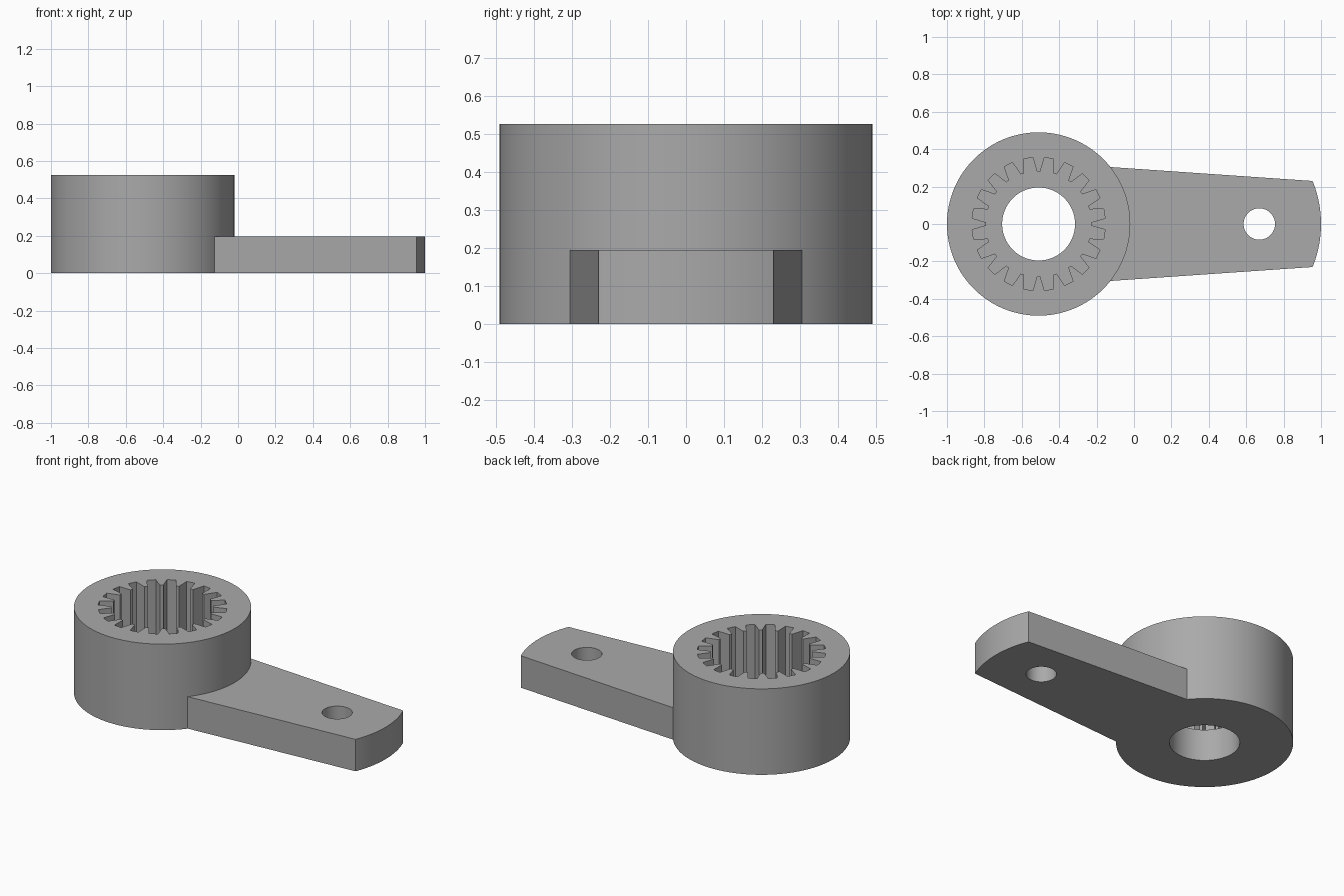
import bpy
import bmesh
from math import sin, cos, tau, radians, asin

if "Cube" in bpy.data.objects:
    bpy.data.objects.remove(bpy.data.objects["Cube"], do_unlink=True)

HUB_X, HUB_R, HUB_H = -0.51, 0.49, 0.525
ARM_H = 0.195
TEETH = 20

grey = bpy.data.materials.new("plain grey")
grey.use_nodes = True
grey.diffuse_color = (0.4, 0.4, 0.4, 1)
grey.node_tree.nodes["Principled BSDF"].inputs["Base Color"].default_value = (0.4, 0.4, 0.4, 1)


def prism(name, outline, z0, z1):
    """Extrude a closed outline from z0 up to z1."""
    bm = bmesh.new()
    face = bm.faces.new([bm.verts.new((x, y, z0)) for x, y in outline])
    top = bmesh.ops.extrude_face_region(bm, geom=[face])["geom"]
    bmesh.ops.translate(bm, vec=(0, 0, z1 - z0),
                        verts=[v for v in top if isinstance(v, bmesh.types.BMVert)])
    bmesh.ops.recalc_face_normals(bm, faces=bm.faces)
    mesh = bpy.data.meshes.new(name)
    bm.to_mesh(mesh)
    bm.free()
    mesh.materials.append(grey)
    obj = bpy.data.objects.new(name, mesh)
    bpy.context.collection.objects.link(obj)
    return obj


def circle(cx, r, n):
    return [(cx + r * cos(tau * i / n), r * sin(tau * i / n)) for i in range(n)]


def combine(target, other, operation):
    """Apply a boolean and remove the helper."""
    mod = target.modifiers.new(operation.title(), "BOOLEAN")
    mod.operation, mod.object, mod.solver = operation, other, "EXACT"
    bpy.context.view_layer.objects.active = target
    bpy.ops.object.modifier_apply(modifier=mod.name)
    bpy.data.objects.remove(other, do_unlink=True)


# Round hub
lever = prism("splined_lever", circle(HUB_X, HUB_R, 128), 0, HUB_H)

# Tapered arm with a curved end
end_r, end_y = 0.61, 0.23
sweep = asin(end_y / end_r)
tip = [(1 - end_r + end_r * cos(a), end_r * sin(a))
       for a in (sweep * (i / 8 - 1) for i in range(17))]
arm = prism("arm", [(HUB_X, -0.331)] + tip + [(HUB_X, 0.331)], 0, ARM_H)
combine(lever, arm, "UNION")

# Toothed socket, open at the top of the hub
root_r, tip_r, root_w, tip_w = 0.28, 0.356, 0.07, 0.05
socket = []
for i in range(TEETH):
    a = tau * (i + 0.5) / TEETH
    for r, w in ((root_r, -root_w), (tip_r, -tip_w), (tip_r, tip_w), (root_r, root_w)):
        socket.append((HUB_X + r * cos(a) - w / 2 * sin(a), r * sin(a) + w / 2 * cos(a)))
combine(lever, prism("socket_cutter", socket, ARM_H, HUB_H + 0.1), "DIFFERENCE")

# Screw hole under the socket and link hole in the arm
combine(lever, prism("screw_cutter", circle(HUB_X, 0.195, 64), -0.1, ARM_H + 0.1), "DIFFERENCE")
combine(lever, prism("link_cutter", circle(0.67, 0.084, 48), -0.1, ARM_H + 0.1), "DIFFERENCE")

# Smooth round walls, crisp edges
bpy.ops.object.select_all(action="DESELECT")
lever.select_set(True)
bpy.context.view_layer.objects.active = lever
bpy.ops.object.shade_smooth_by_angle(angle=radians(20))
